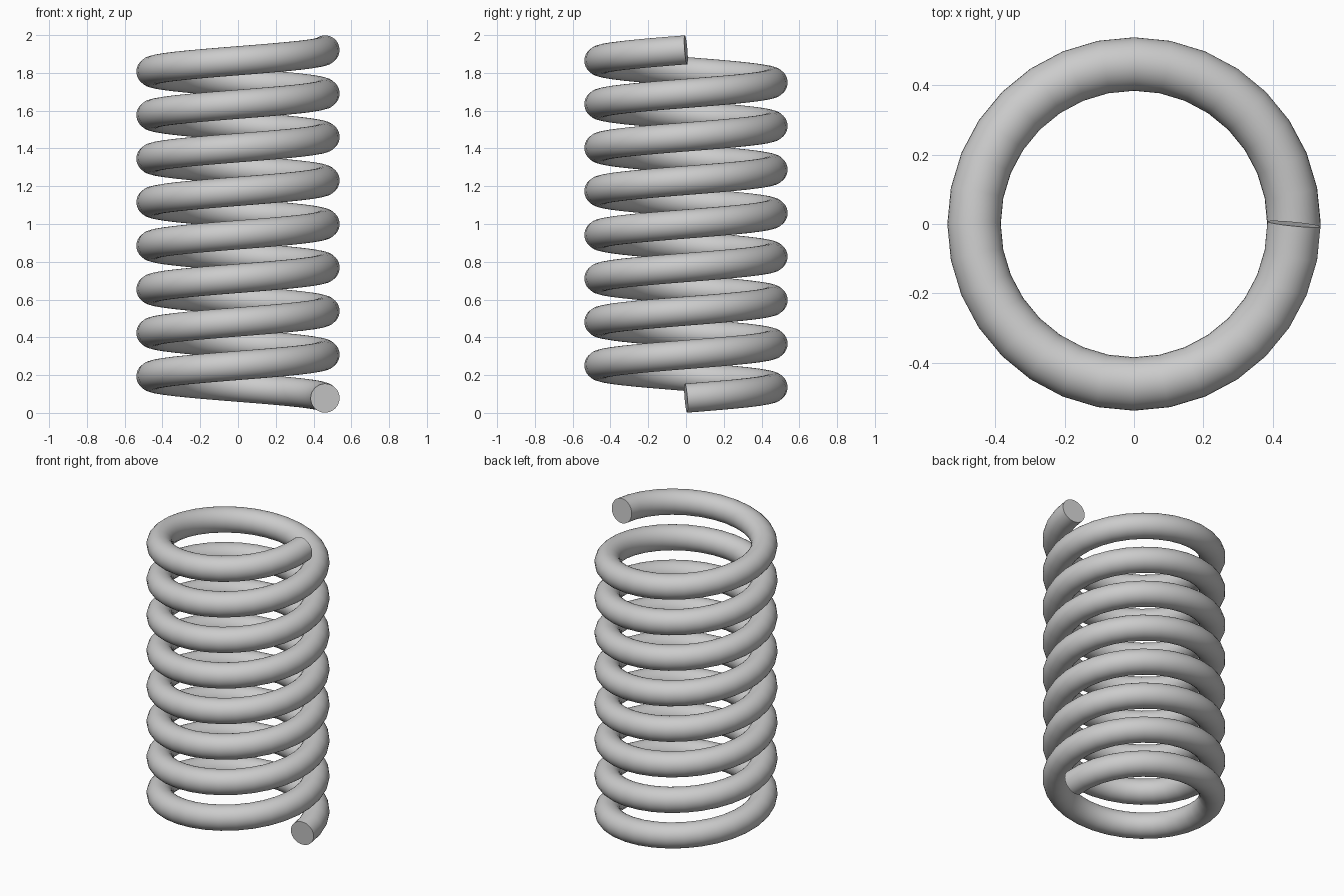
import bpy
import math

if "Cube" in bpy.data.objects:
    bpy.data.objects.remove(bpy.data.objects["Cube"])

COIL_R = 0.461     # radius of the coil centre line
WIRE_R = 0.077     # radius of the wire
TURNS = 8
STEPS = 32         # segments per turn
Z0, Z1 = 0.078, 1.922

# Helical centre line
curve = bpy.data.curves.new("coil_path", 'CURVE')
curve.dimensions = '3D'
spline = curve.splines.new('POLY')
n = TURNS * STEPS
spline.points.add(n)
for i, p in enumerate(spline.points):
    a = 2 * math.pi * i / STEPS
    z = Z0 + (Z1 - Z0) * i / n
    p.co = (COIL_R * math.cos(a), COIL_R * math.sin(a), z, 1)

# Round wire with flat closed ends
curve.bevel_depth = WIRE_R
curve.bevel_resolution = 14
curve.use_fill_caps = True
spring = bpy.data.objects.new("coil_spring", curve)
bpy.context.collection.objects.link(spring)
bpy.context.view_layer.objects.active = spring
spring.select_set(True)
bpy.ops.object.convert(target='MESH')
spring = bpy.context.object
spring.name = "coil_spring"

# Plain grey metal
mat = bpy.data.materials.new("light_grey")
mat.diffuse_color = (0.6, 0.6, 0.6, 1)
mat.use_nodes = True
mat.node_tree.nodes["Principled BSDF"].inputs["Base Color"].default_value = mat.diffuse_color
spring.data.materials.clear()
spring.data.materials.append(mat)
bpy.ops.object.shade_smooth_by_angle(angle=math.radians(40))
